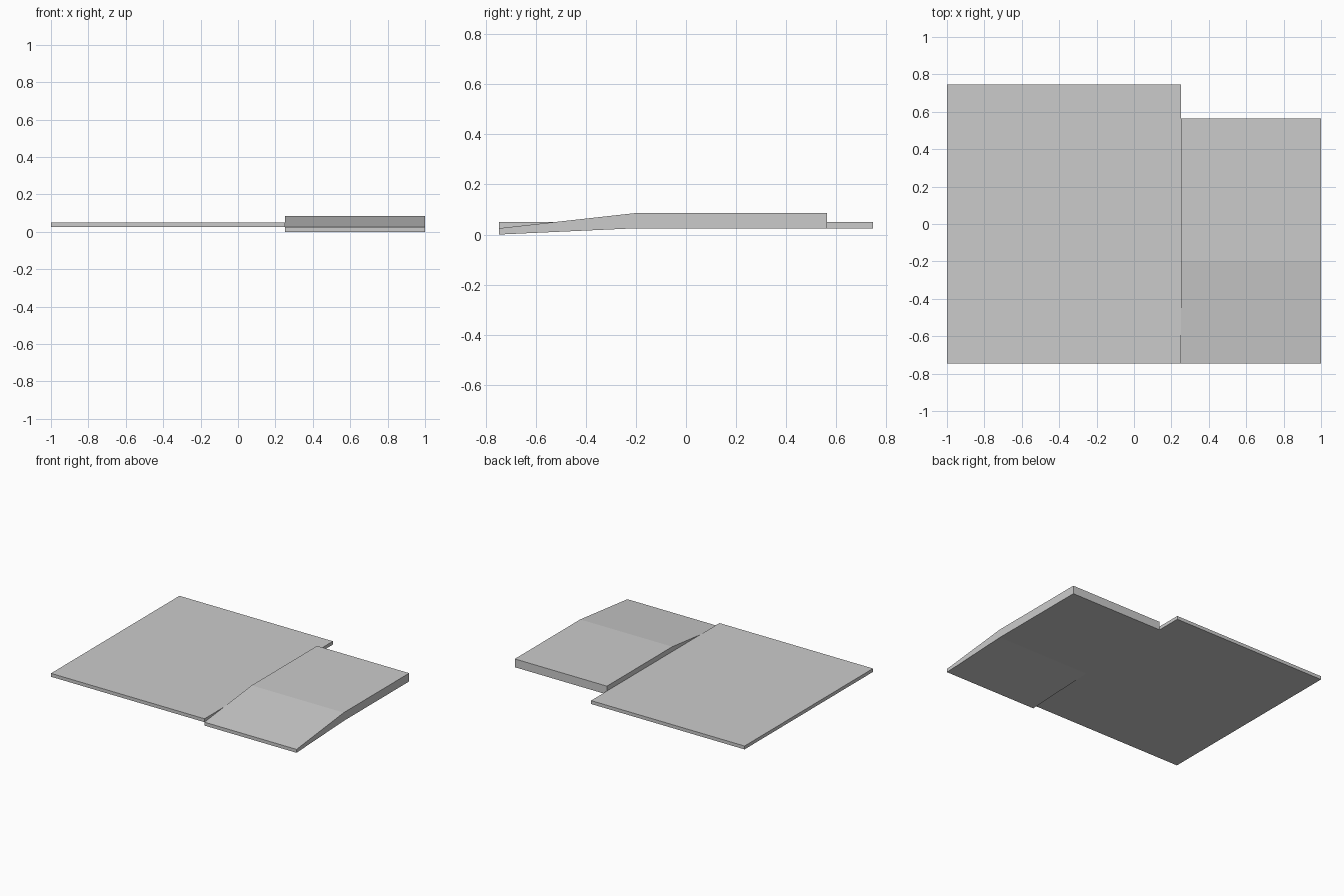
import bpy
import bmesh

cube = bpy.data.objects.get("Cube")
if cube:
    bpy.data.objects.remove(cube, do_unlink=True)

grey = bpy.data.materials.new("plain_grey")
grey.use_nodes = True
colour = (0.6, 0.6, 0.6, 1)
grey.diffuse_color = colour
grey.node_tree.nodes["Principled BSDF"].inputs["Base Color"].default_value = colour


def extrude_profile(name, profile, x0, x1):
    """Extrude a closed (y, z) profile along x."""
    bm = bmesh.new()
    face = bm.faces.new([bm.verts.new((x0, y, z)) for y, z in profile])
    result = bmesh.ops.extrude_face_region(bm, geom=[face])
    moved = [v for v in result["geom"] if isinstance(v, bmesh.types.BMVert)]
    bmesh.ops.translate(bm, verts=moved, vec=(x1 - x0, 0, 0))
    bmesh.ops.recalc_face_normals(bm, faces=bm.faces)
    mesh = bpy.data.meshes.new(name)
    bm.to_mesh(mesh)
    bm.free()
    mesh.materials.append(grey)
    obj = bpy.data.objects.new(name, mesh)
    bpy.context.collection.objects.link(obj)
    return obj


front, back = -0.747, 0.747
base, split = 0.025, 0.25

# Wide thin floor slab
extrude_profile("floor_slab",
                [(front, base), (back, base), (back, 0.05), (front, 0.05)],
                -1, split)

# Raised slab with its front part sloping down to the ground
extrude_profile("ramp_slab",
                [(front, 0), (-0.198, base), (0.563, base),
                 (0.563, 0.086), (-0.198, 0.086), (front, base)],
                split, 1)
